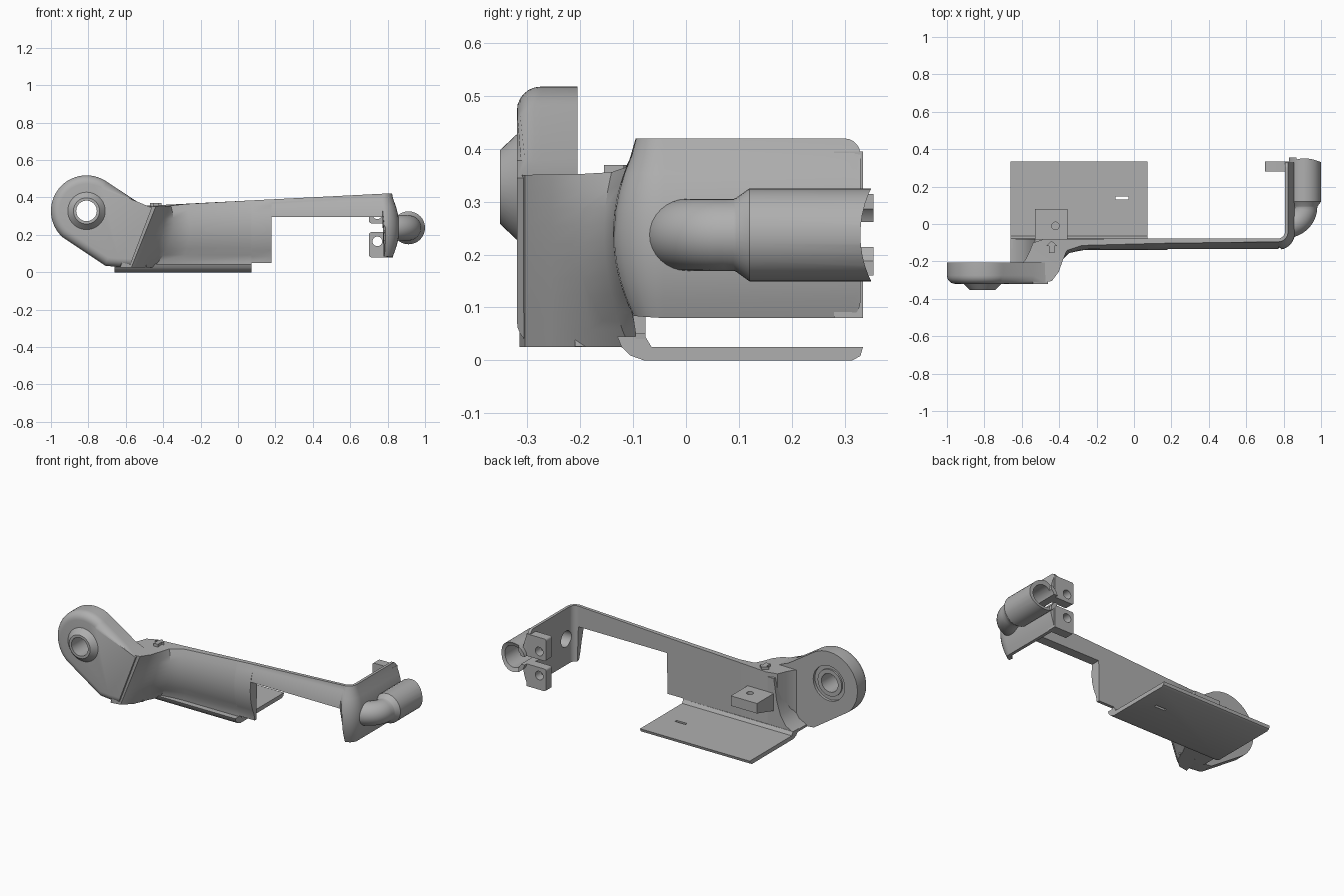
import bpy, bmesh, math
from math import sin, cos, pi
from mathutils import Vector

cube = bpy.data.objects.get("Cube")
if cube:
    bpy.data.objects.remove(cube, do_unlink=True)

grey = bpy.data.materials.new("plain grey")
grey.use_nodes = True
shade = (0.43, 0.43, 0.43, 1)
grey.diffuse_color = shade
grey.node_tree.nodes["Principled BSDF"].inputs["Base Color"].default_value = shade
parts = []


def make(name, bm, helper=False):
    bmesh.ops.recalc_face_normals(bm, faces=bm.faces)
    mesh = bpy.data.meshes.new(name)
    bm.to_mesh(mesh)
    bm.free()
    obj = bpy.data.objects.new(name, mesh)
    bpy.context.collection.objects.link(obj)
    mesh.materials.append(grey)
    if helper:
        obj.hide_render = True
    else:
        parts.append(obj)
    return obj


def loft(name, rings, helper=False):
    # skin equal-sized closed rings and cap both ends
    bm = bmesh.new()
    rows = [[bm.verts.new(p) for p in ring] for ring in rings]
    n = len(rows[0])
    for a, b in zip(rows, rows[1:]):
        for i in range(n):
            j = (i + 1) % n
            bm.faces.new((a[i], a[j], b[j], b[i]))
    bm.faces.new(rows[0])
    bm.faces.new(rows[-1])
    return make(name, bm, helper)


def prism(name, pts, axis, lo, hi, helper=False):
    def place(p, d):
        v = list(p)
        v.insert("xyz".index(axis), d)
        return v
    return loft(name, [[place(p, d) for p in pts] for d in (lo, hi)], helper)


def box(name, x, y, z, helper=False):
    return prism(name, [(x[0], y[0]), (x[1], y[0]), (x[1], y[1]), (x[0], y[1])], "z", *z, helper)


def circle(cx, cy, r, a=0, b=2 * pi, n=40):
    return [(cx + r * cos(a + (b - a) * i / n), cy + r * sin(a + (b - a) * i / n)) for i in range(n)]


def apply_modifier(obj, mod):
    bpy.context.view_layer.objects.active = obj
    bpy.ops.object.modifier_apply(modifier=mod.name)


def cut(obj, *cutters):
    for c in cutters:
        mod = obj.modifiers.new("cut", "BOOLEAN")
        mod.operation, mod.solver, mod.object = "DIFFERENCE", "EXACT", c
        apply_modifier(obj, mod)


helpers = []


def cutter(obj):
    helpers.append(obj)
    return obj


# Pivot arm: teardrop plate with a rounded front rim
PX, PZ = -0.81, 0.328
outline = circle(PX, PZ, 0.19, 0.95, 4.05, 40)
outline += [(-0.71, 0.035), (-0.64, 0.028), (-0.58, 0.028), (-0.46, 0.345), (-0.54, 0.378)]
arm = prism("pivot_arm", outline, "y", -0.32, -0.205)
bm = bmesh.new()
bm.from_mesh(arm.data)
rim = [e for e in bm.edges if all(v.co.y < -0.3 for v in e.verts)
       and not all(v.co.x > -0.6 for v in e.verts)]
bmesh.ops.bevel(bm, geom=rim, offset=0.045, segments=6, profile=0.5, affect="EDGES")
bm.to_mesh(arm.data)
bm.free()

# Pivot boss, bore and rear recess
boss = loft("pivot_boss", [[(x, y, z) for x, z in circle(PX, PZ, r)]
                           for y, r in ((-0.3, 0.102), (-0.318, 0.102), (-0.352, 0.07))])
bore = cutter(prism("bore_cutter", circle(PX, PZ, 0.055), "y", -0.5, 0, True))
recess = cutter(prism("recess_cutter", circle(PX, PZ, 0.105), "y", -0.222, -0.1, True))
collar = prism("rear_collar", circle(PX, PZ, 0.08), "y", -0.24, -0.212)
cut(arm, recess, bore)
cut(boss, bore)
cut(collar, bore)


# Main strip: swept wall, flat inside and bowed outside
def section(ix, iy, ox, oy, zb, zt, bow=0.75, lean=0.0):
    ring = [(ix, iy, zt), (ix, iy, zb)]
    for k in range(11):
        z = zb + (zt - zb) * k / 10
        f = max(0.3, 1 - bow * ((z - 0.24) / 0.17) ** 2)
        ring.append((ix + (ox - ix) * f + lean * (z - 0.2), iy + (oy - iy) * f, z))
    return ring


def top(x):
    return 0.355 + 0.051 * (x + 0.5)


rings = []
for ix, iy, ox, oy, bow, lean in (
        (-0.60, -0.21, -0.56, -0.315, 0, 0.4), (-0.58, -0.19, -0.50, -0.305, 0, 0.4),
        (-0.56, -0.15, -0.455, -0.255, 0, 0.35), (-0.54, -0.10, -0.41, -0.20, 0.15, 0.25),
        (-0.48, -0.08, -0.35, -0.155, 0.4, 0.1), (-0.3, -0.08, -0.26, -0.138, 0.75, 0)):
    rings.append(section(ix, iy, ox, oy, 0.025, top(ix), bow, lean))
for x, zb in ((0.07, 0.02), (0.073, 0.05), (0.178, 0.05), (0.18, 0.295), (0.77, 0.295)):
    rings.append(section(x, -0.077, x, -0.138, zb, top(x)))
for i in range(9):
    a = -pi / 2 + pi / 2 * i / 8
    c, s = cos(a), sin(a)
    zb = 0.295 if i == 0 else 0.085 - 0.005 * i / 8
    rings.append(section(0.772 + 0.035 * c, -0.042 + 0.035 * s,
                         0.772 + 0.09 * c, -0.042 + 0.096 * s, zb, 0.42))
for i in range(6):
    a = pi / 2 * i / 5
    inset = 0.03 * (1 - cos(a))
    y = 0.3 + 0.03 * sin(a)
    rings.append(section(0.807, y, 0.862, y, 0.08 + inset, 0.42 - inset))
strip = loft("main_strip", rings)


# Bent socket tube on the end plate
def tube(name, stations, helper=False):
    # each station: centre, heading angle, radius
    out = []
    for cx, cy, a, r in stations:
        out.append([(cx - sin(a) * u, cy + cos(a) * u, 0.2375 + w) for u, w in circle(0, 0, r, n=32)])
    return loft(name, out, helper)


def bend(r, first):
    angles = [first + (pi / 2 - first) * i / 10 for i in range(11)]
    return [(0.80 + 0.112 * sin(a), 0.09 - 0.1 * cos(a), a, r) for a in angles]


SX = 0.912
socket = tube("socket_tube", bend(0.068, 0.2) + [(SX, y, pi / 2, r) for y, r in ((0.095, 0.07), (0.12, 0.088), (0.355, 0.088))])
hollow = cutter(tube("socket_cutter", [(0.74, -0.01, 0, 0.048)] + bend(0.048, 0)
                     + [(SX, y, pi / 2, r) for y, r in ((0.11, 0.05), (0.13, 0.065), (0.5, 0.065))], True))
mouth = cutter(prism("mouth_cutter", circle(0.53, 0.2375, 0.2, n=64), "x", 0.87, 1.2, True))
slot = cutter(box("clamp_slot_cutter", (0.6, 0.868), (0.18, 0.5), (0.214, 0.262), True))
cut(strip, hollow, slot)
cut(socket, hollow, mouth, slot)

# Pair of clamp ears with bolt holes
for name, zs, hz in (("lower_clamp_ear", (0.08, 0.214), 0.165), ("upper_clamp_ear", (0.262, 0.395), 0.31)):
    ear = box(name, (0.7, 0.83), (0.28, 0.335), zs)
    bm = bmesh.new()
    bm.from_mesh(ear.data)
    edges = [e for e in bm.edges if all(v.co.x < 0.75 for v in e.verts)
             and abs(e.verts[0].co.y - e.verts[1].co.y) > 0.01]
    bmesh.ops.bevel(bm, geom=edges, offset=0.012, segments=4, profile=0.5, affect="EDGES")
    bm.to_mesh(ear.data)
    bm.free()
    cut(ear, cutter(prism("bolt_cutter", circle(0.745, hz, 0.026, n=24), "y", 0.1, 0.5, True)))

# Base shelf with a rolled front edge and a small slot
shelf = prism("base_shelf", [(-0.13, 0.045), (-0.122, 0.025), (-0.105, 0.009), (-0.08, 0), (0.315, 0),
                             (0.33, 0.008), (0.335, 0.025), (-0.065, 0.025), (-0.077, 0.045)],
              "x", -0.66, 0.072)
cut(shelf, cutter(box("shelf_slot_cutter", (-0.1, -0.03), (0.132, 0.148), (-0.1, 0.1), True)))

# Curved web that fills the step behind the arm
prism("curved_web", [(-0.66, 0.026), (-0.66, 0.04), (-0.61, 0.065), (-0.575, 0.12), (-0.55, 0.2),
                     (-0.53, 0.33), (-0.49, 0.33), (-0.49, 0.026)], "y", -0.21, -0.079)

# Rear lug with a vertical hole
lug = prism("rear_lug", [(-0.1, 0.24), (0.08, 0.24), (0.08, 0.18), (-0.1, 0.13)], "x", -0.53, -0.355)
cut(lug, cutter(prism("lug_cutter", circle(-0.42, -0.01, 0.02, n=24), "z", 0, 0.4, True)))

# Raised arrow mark on top
half = [(0.0, -0.09), (0.03, -0.118), (0.014, -0.118), (0.014, -0.155)]
arrow = half + [(-x, y) for x, y in reversed(half[1:])]
prism("arrow_mark", [(x - 0.44, y) for x, y in arrow], "z", 0.34, 0.37)

# Tidy up the cutters and shade
for h in helpers:
    bpy.data.objects.remove(h, do_unlink=True)
bpy.ops.object.select_all(action="DESELECT")
for p in parts:
    p.select_set(True)
bpy.context.view_layer.objects.active = parts[0]
bpy.ops.object.shade_smooth_by_angle(angle=math.radians(35))
